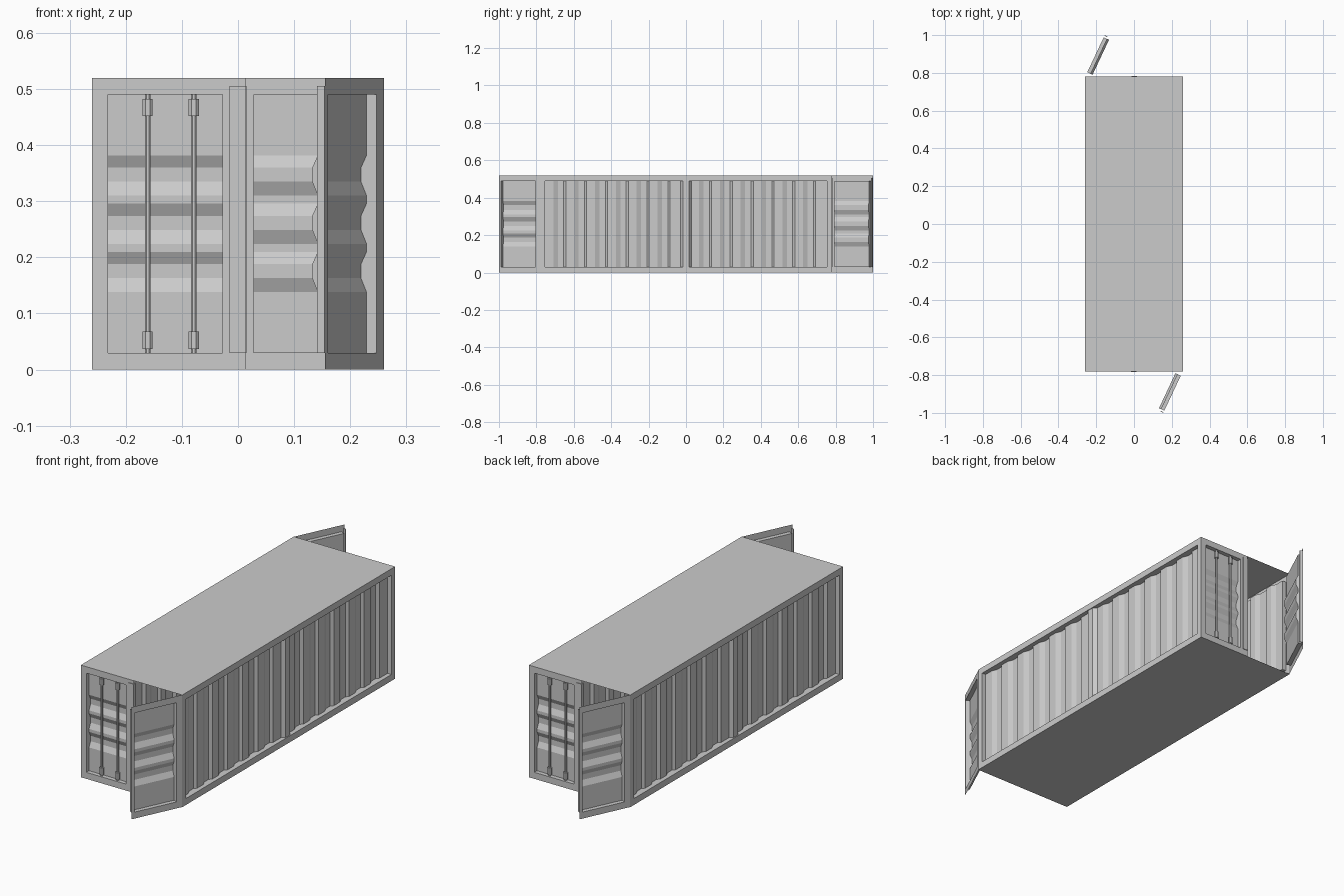
import bpy, bmesh, math
from mathutils import Matrix, Vector

if "Cube" in bpy.data.objects:
    bpy.data.objects.remove(bpy.data.objects["Cube"])

HX, HY, H = 0.26, 0.78, 0.52      # half width, half length, height
DEPTH, GROOVE = 0.02, 0.011       # recess depth, extra groove depth
TURN = Matrix.Rotation(math.pi, 4, 'Z')


def place(x, y, deg):
    return Matrix.Translation((x, y, 0)) @ Matrix.Rotation(math.radians(deg), 4, 'Z')


def finish(name, bm, mat):
    # every part appears twice, turned half a circle about z
    for suffix, m in (("front", mat), ("rear", TURN @ mat)):
        me = bpy.data.meshes.new(name)
        bm.to_mesh(me)
        me.transform(m)
        ob = bpy.data.objects.new(f"{name}_{suffix}", me)
        bpy.context.collection.objects.link(ob)
    bm.free()


def panel(name, mat, u0, u1, r0, r1, grooves, vertical):
    """Framed sheet: u along, y inward, z up; recess r0..r1 with pressed grooves."""
    z0, z1 = 0.03, 0.49
    bm = bmesh.new()
    outer = [bm.verts.new(c) for c in ((u0, 0, 0), (u1, 0, 0), (u1, 0, H), (u0, 0, H))]
    rim = [bm.verts.new(c) for c in ((r0, 0, z0), (r1, 0, z0), (r1, 0, z1), (r0, 0, z1))]
    for i in range(4):
        j = (i + 1) % 4
        bm.faces.new((outer[i], outer[j], rim[j], rim[i]))
    a, b = (r0, r1) if vertical else (z0, z1)
    prof = [(a, DEPTH)]
    for s, f0, f1, e in grooves:
        prof += [(s, DEPTH), (f0, DEPTH + GROOVE), (f1, DEPTH + GROOVE), (e, DEPTH)]
    prof.append((b, DEPTH))
    if vertical:
        low = [bm.verts.new((p, d, z0)) for p, d in prof]
        high = [bm.verts.new((p, d, z1)) for p, d in prof]
        la, lb, ha, hb = rim[0], rim[1], rim[3], rim[2]
    else:
        low = [bm.verts.new((r0, d, p)) for p, d in prof]
        high = [bm.verts.new((r1, d, p)) for p, d in prof]
        la, lb, ha, hb = rim[0], rim[3], rim[1], rim[2]
    for i in range(len(prof) - 1):
        bm.faces.new((low[i], low[i + 1], high[i + 1], high[i]))
    bm.faces.new([la] + low + [lb])
    bm.faces.new([ha] + high + [hb])
    bm.faces.new((la, ha, high[0], low[0]))
    bm.faces.new((lb, hb, high[-1], low[-1]))
    bmesh.ops.recalc_face_normals(bm, faces=bm.faces)
    # outer frame must face outwards (-y)
    bm.faces.ensure_lookup_table()
    bm.normal_update()
    if bm.faces[0].normal.y > 0:
        bmesh.ops.reverse_faces(bm, faces=bm.faces)
    finish(name, bm, mat)


def prism(name, mat, outline, z0, z1):
    """Upright prism from an (x, y) outline."""
    bm = bmesh.new()
    f = bm.faces.new([bm.verts.new((x, y, z0)) for x, y in outline])
    ext = bmesh.ops.extrude_face_region(bm, geom=[f])["geom"]
    bmesh.ops.translate(bm, vec=(0, 0, z1 - z0),
                        verts=[v for v in ext if isinstance(v, bmesh.types.BMVert)])
    bmesh.ops.recalc_face_normals(bm, faces=bm.faces)
    finish(name, bm, mat)


def box(x0, x1, y0, y1):
    return [(x0, y0), (x1, y0), (x1, y1), (x0, y1)]


def ring(x, y, r, n=8):
    return [(x + r * math.cos(math.tau * (i + .5) / n),
             y + r * math.sin(math.tau * (i + .5) / n)) for i in range(n)]


# Roof and floor sheets
for name, z in (("roof", H), ("floor", 0)):
    bm = bmesh.new()
    vs = [bm.verts.new((x, y, z)) for x, y in box(-HX, HX, -HY, HY)]
    bm.faces.new(vs if z else vs[::-1])
    me = bpy.data.meshes.new(name)
    bm.to_mesh(me)
    bm.free()
    bpy.context.collection.objects.link(bpy.data.objects.new(name, me))

# Long side walls with upright grooves and a centre post
side = place(HX, 0, 90)
ends = [-0.642 + 0.1113 * k for k in range(13) if k != 6]
panel("side_wall", side, -HY, HY, -0.753, 0.753,
      [(e - 0.067, e - 0.043, e - 0.012, e) for e in ends], True)
prism("side_post", side, [(-0.029, DEPTH), (-0.016, 0.004), (0.016, 0.004), (0.029, DEPTH)],
      0.03, 0.49)

# Doors with three level grooves
bands = [(z, z + 0.025, z + 0.05, z + 0.072) for z in (0.138, 0.224, 0.31)]
fixed = place(0, -HY, 0)
panel("fixed_door", fixed, -HX, 0.013, -0.232, -0.028, bands, False)
prism("door_seal_strip", fixed, box(-0.015, 0.013, -0.003, 0.012), 0.03, 0.505)

swung = place(HX, -0.7765, 64.8)
panel("open_door", swung, -0.247, 0, -0.234, -0.03, bands, False)
prism("open_door_edge", swung, box(-0.247, -0.243, 0.0005, 0.016), 0.03, 0.505)

# Locking bars and their brackets on the fixed door
for x in (-0.161, -0.079):
    prism("locking_bar", fixed, ring(x, 0.011, 0.0055), 0.03, 0.49)
    for z0, z1 in ((0.037, 0.068), (0.452, 0.482)):
        prism("bar_bracket", fixed, ring(x, 0.011, 0.0098), z0, z1)
